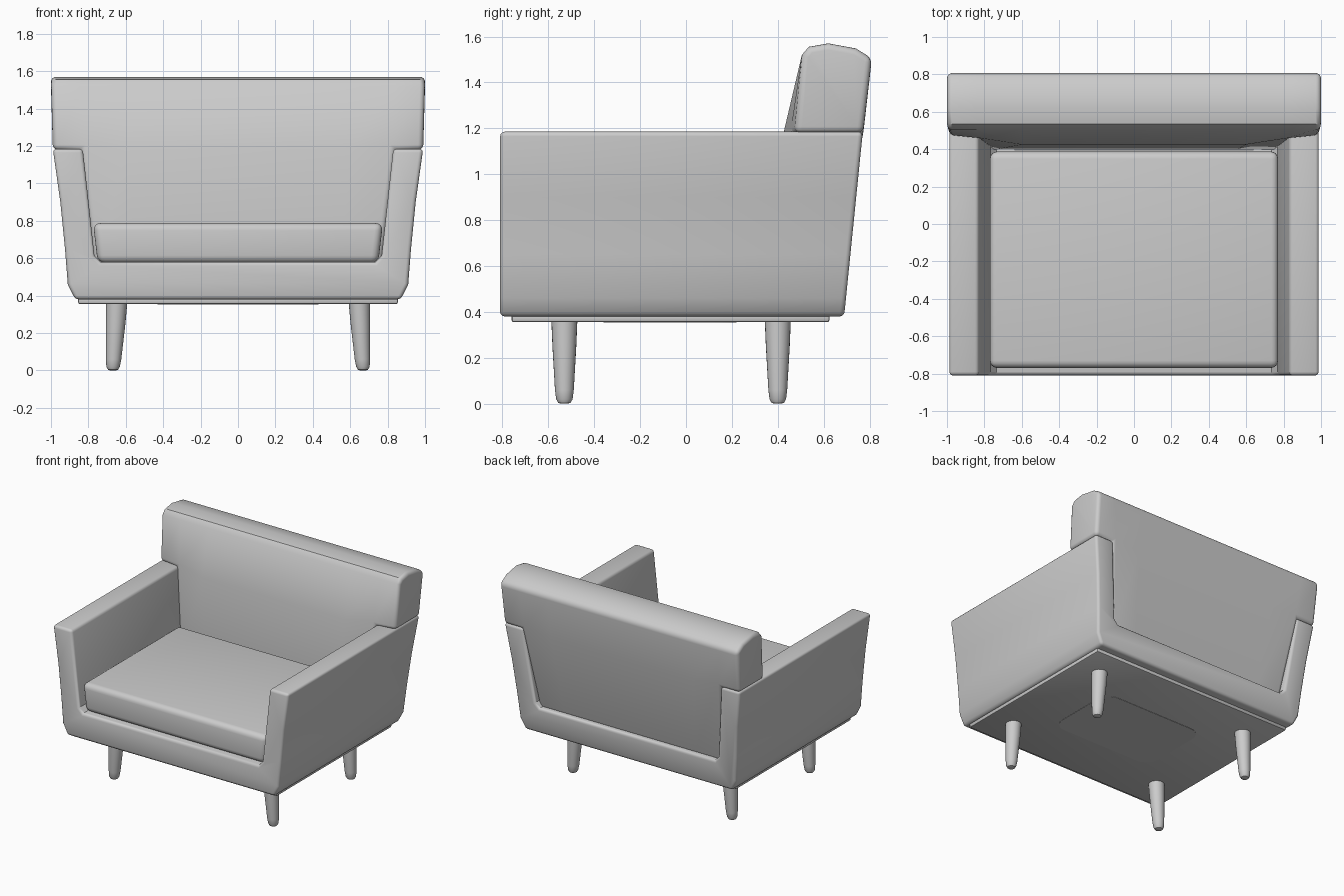
import bpy, bmesh, math

if "Cube" in bpy.data.objects:
    bpy.data.objects.remove(bpy.data.objects["Cube"])


def finish(name, bm, bevel=0.0, segments=3, limit=50):
    """Turn a bmesh into a named, bevelled, smooth-shaded object."""
    bmesh.ops.recalc_face_normals(bm, faces=bm.faces[:])
    mesh = bpy.data.meshes.new(name)
    bm.to_mesh(mesh)
    bm.free()
    obj = bpy.data.objects.new(name, mesh)
    bpy.context.collection.objects.link(obj)
    bpy.ops.object.select_all(action='DESELECT')
    obj.select_set(True)
    bpy.context.view_layer.objects.active = obj
    if bevel:
        mod = obj.modifiers.new("Soft edges", 'BEVEL')
        mod.width, mod.segments = bevel, segments
        mod.limit_method = 'ANGLE'
        mod.angle_limit = math.radians(limit)
        bpy.ops.object.modifier_apply(modifier=mod.name)
    bpy.ops.object.shade_smooth_by_angle(angle=math.radians(35))
    return obj


def block(name, half_x, y0, y1, z0, z1, bevel, segments=3, bottom_half_x=None):
    """Box centred on x, optionally tapered towards the bottom."""
    bm = bmesh.new()
    bmesh.ops.create_cube(bm, size=2)
    for v in bm.verts:
        hx = (bottom_half_x or half_x) if v.co.z < 0 else half_x
        v.co = (v.co.x * hx, y1 if v.co.y > 0 else y0, z1 if v.co.z > 0 else z0)
    return finish(name, bm, bevel, segments)


# Arms and base: one U-shaped profile run front to back, with a raked rear
half = [(0.87, 0.38), (0.91, 0.46), (0.925, 0.65), (0.95, 0.9), (0.99, 1.185),
        (0.83, 1.185), (0.768, 0.615), (0.735, 0.58)]
outline = half + [(-x, z) for x, z in reversed(half)]


def rear_y(z):
    return 0.69 + 0.08 * (z - 0.39) / 0.79


bm = bmesh.new()
front = [bm.verts.new((x, -0.81, z)) for x, z in outline]
rear = [bm.verts.new((x, rear_y(z), z)) for x, z in outline]
bm.faces.new(front)
bm.faces.new(rear)
for i in range(len(outline)):
    j = (i + 1) % len(outline)
    bm.faces.new((front[i], front[j], rear[j], rear[i]))
finish("arms_and_base", bm, 0.02)

# Backrest: T-shaped loft across x, with the wide head resting on the arms
profile = [(0.395, 0.56), (0.42, 1.18), (0.505, 1.52), (0.535, 1.555), (0.62, 1.57),
           (0.74, 1.548), (0.81, 1.505), (0.772, 1.18), (0.665, 0.56)]
columns = [(-1.0, 0.475), (-0.84, 0.455), (-0.6, 0.425),
           (0.6, 0.425), (0.84, 0.455), (1.0, 0.475)]
bm = bmesh.new()
grid = []
for x, front_y in columns:
    col = []
    for r, (y, z) in enumerate(profile):
        px = x
        if r in (0, 8):
            px = x * 0.91
        elif r in (1, 7) and abs(x) == 1.0:
            px = x * 0.99
        col.append(bm.verts.new((px, front_y if r == 1 else y, z)))
    grid.append(col)
for c in range(5):
    a, b = grid[c], grid[c + 1]
    rows = range(1, 7) if c in (0, 4) else range(8)
    for r in rows:
        bm.faces.new((a[r], a[r + 1], b[r + 1], b[r]))
    lo, hi = (1, 7) if c in (0, 4) else (0, 8)
    bm.faces.new((a[lo], b[lo], b[hi], a[hi]))
for inner, outer in ((1, 0), (4, 5)):
    bm.faces.new([grid[inner][r] for r in (0, 1, 7, 8)])
    bm.faces.new(grid[outer][1:8])
for v in [v for v in bm.verts if not v.link_faces]:
    bm.verts.remove(v)
finish("backrest", bm, 0.028, 4)

# Seat cushion, plinth under the frame, and the panel set in the underside
block("seat_cushion", 0.775, -0.77, 0.388, 0.575, 0.788, 0.04, 4, bottom_half_x=0.75)
block("plinth", 0.855, -0.76, 0.625, 0.355, 0.392, 0.01, 2)
bm = bmesh.new()
bmesh.ops.create_cube(bm, size=1)
for v in bm.verts:
    v.co = (v.co.x * 0.86, v.co.y * 0.58 - 0.07, 0.358 + v.co.z * 0.01)
upright = [e for e in bm.edges if abs(e.verts[0].co.z - e.verts[1].co.z) > 0.005]
bmesh.ops.bevel(bm, geom=upright, offset=0.1, segments=5, profile=0.5, affect='EDGES')
finish("underside_panel", bm)

# Tapered legs, feet leaning slightly outwards
rings = [(0.37, 0.057, 0.648), (0.25, 0.052, 0.654), (0.06, 0.041, 0.665),
         (0.02, 0.036, 0.668), (0.004, 0.027, 0.668), (0.0, 0.015, 0.668)]
for place, y in (("front", -0.53), ("rear", 0.40)):
    for side, s in (("left", -1), ("right", 1)):
        bm = bmesh.new()
        n = 24
        loops = [[bm.verts.new((s * cx + r * math.cos(2 * math.pi * k / n),
                                y + r * math.sin(2 * math.pi * k / n), z))
                  for k in range(n)] for z, r, cx in rings]
        for a, b in zip(loops, loops[1:]):
            for k in range(n):
                bm.faces.new((a[k], a[(k + 1) % n], b[(k + 1) % n], b[k]))
        bm.faces.new(loops[0])
        bm.faces.new(loops[-1])
        finish(f"{place}_{side}_leg", bm)
